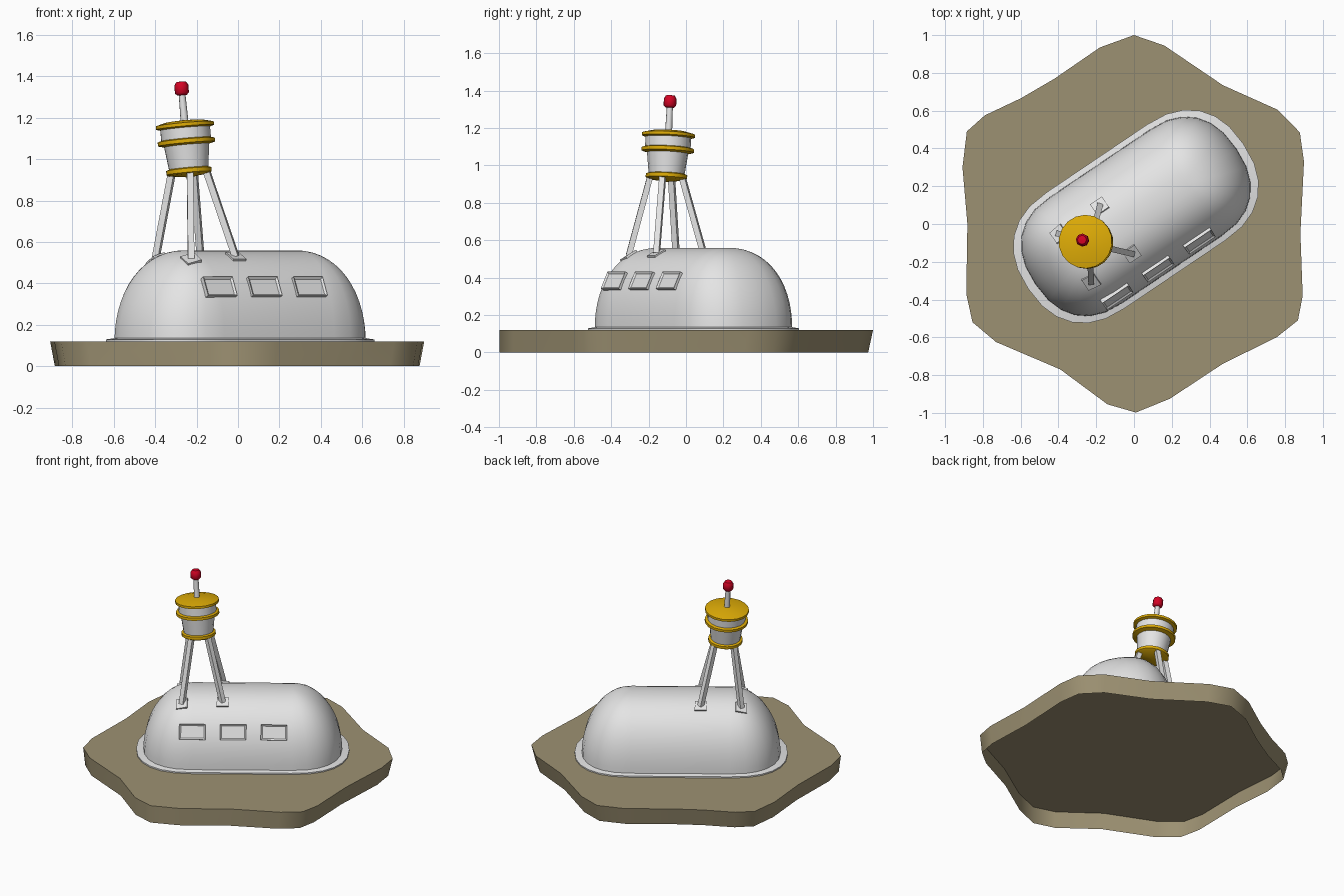
import bpy, bmesh, math
from mathutils import Matrix, Vector

if "Cube" in bpy.data.objects:
    bpy.data.objects.remove(bpy.data.objects["Cube"])


def mat(name, col):
    m = bpy.data.materials.new(name)
    m.diffuse_color = (*col, 1)
    m.use_nodes = True
    m.node_tree.nodes["Principled BSDF"].inputs["Base Color"].default_value = m.diffuse_color
    return m


GREY = mat("pale_grey", (0.78, 0.78, 0.78))
EARTH = mat("earth_brown", (0.335, 0.283, 0.168))
GOLD = mat("gold_yellow", (0.73, 0.41, 0.002))
RED = mat("signal_red", (0.66, 0.001, 0.018))


def finish(name, bm, m, matrix=None, angle=50):
    bmesh.ops.remove_doubles(bm, verts=bm.verts, dist=1e-5)
    bmesh.ops.recalc_face_normals(bm, faces=bm.faces)
    if matrix:
        bm.transform(matrix)
    me = bpy.data.meshes.new(name)
    bm.to_mesh(me)
    bm.free()
    me.materials.append(m)
    ob = bpy.data.objects.new(name, me)
    bpy.context.collection.objects.link(ob)
    bpy.ops.object.select_all(action='DESELECT')
    ob.select_set(True)
    bpy.context.view_layer.objects.active = ob
    if angle:
        bpy.ops.object.shade_smooth_by_angle(angle=math.radians(angle))
    return ob


def loft(rings, cap_top=True, cap_bottom=True):
    bm = bmesh.new()
    vs = [[bm.verts.new(p) for p in r] for r in rings]
    n = len(rings[0])
    for a, b in zip(vs, vs[1:]):
        for i in range(n):
            j = (i + 1) % n
            bm.faces.new((a[i], a[j], b[j], b[i]))
    if cap_bottom:
        bm.faces.new(vs[0][::-1])
    if cap_top:
        bm.faces.new(vs[-1])
    bmesh.ops.dissolve_degenerate(bm, dist=1e-5, edges=bm.edges)
    return bm


def lathe(name, profile, m, matrix, sides=18):
    rings = [[(max(r, 1e-4) * math.cos(2 * math.pi * (i + .5) / sides),
               max(r, 1e-4) * math.sin(2 * math.pi * (i + .5) / sides), z)
              for i in range(sides)] for r, z in profile]
    bm = loft(rings, profile[-1][0] == 0, profile[0][0] == 0)
    return finish(name, bm, m, matrix, 50 if sides < 10 else 35)


# Ground slab with a wavy outline, hollow and open below
outline = [(0, 1), (.16, .945), (.47, .735), (.76, .605), (.878, .485), (.9, .33),
           (.881, -.05), (.893, -.38), (.868, -.51), (.755, -.6), (.47, -.74),
           (.19, -.925), (.01, -.998), (-.14, -.955), (-.39, -.77), (-.73, -.625),
           (-.855, -.52), (-.888, -.37), (-.882, 0), (-.908, .3), (-.885, .49),
           (-.79, .575), (-.6, .665), (-.42, .77), (-.18, .935)][::-1]
finish("ground_slab", loft([[(x * .975, y * .987 - .013, 0) for x, y in outline],
                            [(x, y, .12) for x, y in outline]], cap_bottom=False),
       EARTH, None, 60)

# Local frame of the long dome
DOME = Matrix.Translation((.01, .04, 0)) @ Matrix.Rotation(math.radians(34), 4, 'Z')
HALF, END, SIDE, RISE, Z0 = .32, .322, .34, .44, .12
PLAN, SECT = 2.35, 2.3    # roundness of the plan and of the cross-section


def oval(a, b, z, seg=12):
    pts = []
    for sgn in (1, -1):
        for i in range(seg + 1):
            t = -math.pi / 2 + math.pi * i / seg
            c, s = math.cos(t), math.sin(t)
            x = max(c, 0) ** (2 / PLAN) * a
            y = math.copysign(abs(s) ** (2 / PLAN), s) * b
            pts.append((sgn * (HALF + x), sgn * y, z))
    return pts


# Dome shell
rings = []
for k in range(15):
    h = math.sin(math.pi / 2 * k / 14)
    rings.append(oval(END * max(1 - h * h, 0) ** .5,
                      SIDE * max(1 - h ** SECT, 0) ** (1 / SECT), Z0 + RISE * h))
finish("dome_shell", loft(rings, cap_top=False, cap_bottom=False), GREY, DOME)

# Dome skirt, open in the middle
finish("dome_skirt", loft([oval(.367, .37, .12), oval(.367, .37, .129),
                           oval(.318, .336, .136)], False, False), GREY, DOME, 35)


def surface(u, v):
    """Frame on the dome: z along the normal, x along the dome axis."""
    e = max(abs(u) - HALF, 0) / END
    w = abs(v) / SIDE
    z = (1 - e * e - w ** SECT) ** (1 / SECT)
    n = Vector((math.copysign(e / END, u), math.copysign(w ** (SECT - 1) / SIDE, v),
                z ** (SECT - 1) / RISE)).normalized()
    y = n.cross(Vector((1, 0, 0))).normalized()
    x = y.cross(n)
    r = Matrix((x, y, n)).transposed().to_4x4()
    return DOME @ Matrix.Translation((u, v, Z0 + RISE * z)) @ r


def box(sx, sy, z0, z1):
    return loft([[(-sx / 2, -sy / 2, z), (sx / 2, -sy / 2, z),
                  (sx / 2, sy / 2, z), (-sx / 2, sy / 2, z)] for z in (z0, z1)],
                cap_bottom=False)


# Three framed windows along the front side
for i, u in enumerate((-.32, -.058, .206)):
    bm = box(.17, .1, -.01, .014)
    top = max(bm.faces, key=lambda f: f.calc_center_median().z)
    bmesh.ops.inset_region(bm, faces=[top], thickness=.014)
    for v in top.verts:
        v.co.z -= .008
    finish(f"window_{i + 1}", bm, GREY, surface(u, -.291), 0)

# Tower frame, slightly leaning
base = Vector((-.236, -.105, .93))
axis = Vector((-.037, .02, .415))
TOWER = Matrix.Translation(base) @ axis.to_track_quat('Z', 'Y').to_matrix().to_4x4()

# Four legs with foot plates
for i, (u, v) in enumerate([(-.39, .152), (-.39, -.155), (-.128, .152), (-.128, -.152)]):
    frame = surface(u, v)
    finish(f"foot_plate_{i + 1}", box(.075, .075, -.02, .007), GREY, frame, 0)
    foot = frame.translation
    d = Vector((foot.x - base.x, foot.y - base.y, 0)).normalized()
    top = base + d * .087 + Vector((0, 0, .01))
    leg = top - foot
    # square section turned so one side faces outward
    z = leg.normalized()
    x = z.cross(d).normalized()
    r = Matrix((x, z.cross(x), z)).transposed().to_4x4()
    finish(f"leg_{i + 1}", box(.031, .031, 0, leg.length), GREY,
           Matrix.Translation(foot) @ r, 0)

# Tower cabin, bands, roof and beacon
lathe("cabin", [(.095, .015), (.112, .15), (.122, .16), (.122, .235)], GREY, TOWER)
lathe("floor_band", [(0, -.018), (.1, -.004), (.111, .003), (.111, .022), (.094, .028)],
      GOLD, TOWER)
lathe("middle_band", [(.108, .137), (.14, .145), (.14, .163), (.115, .17)], GOLD, TOWER)
lathe("roof", [(.115, .218), (.142, .226), (.142, .242), (.09, .255), (0, .261)],
      GOLD, TOWER)
lathe("mast", [(.019, .25), (.016, .40)], GREY, TOWER, 8)
lathe("beacon", [(0, .381), (.022, .381), (.034, .392), (.034, .43), (.024, .446), (0, .449)],
      RED, TOWER, 8)
